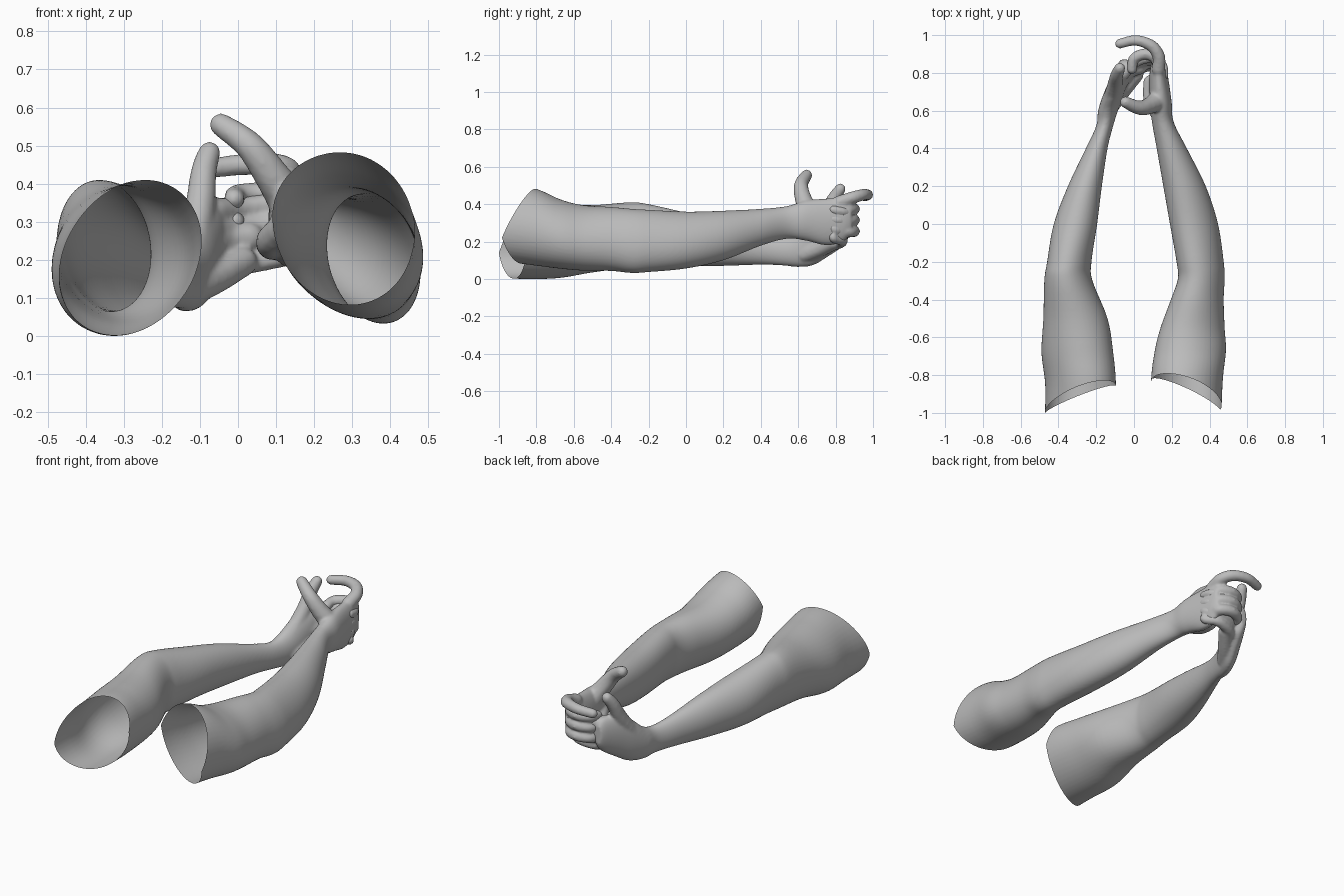
import bpy
import bmesh
from math import cos, sin, pi, sqrt
from mathutils import Matrix, Vector

if "Cube" in bpy.data.objects:
    bpy.data.objects.remove(bpy.data.objects["Cube"], do_unlink=True)

skin = bpy.data.materials.new("plain grey")
skin.use_nodes = True
grey = (.5, .5, .5, 1)
skin.diffuse_color = grey
skin.node_tree.nodes["Principled BSDF"].inputs["Base Color"].default_value = grey


def spline(points, steps):
    """Smooth curve through tuples of any length."""
    padded = [points[0]] + list(points) + [points[-1]]
    result = []
    for a, b, c, d in zip(padded, padded[1:], padded[2:], padded[3:]):
        for step in range(steps):
            t = step / steps
            result.append([
                q + t * (r - p) / 2
                + t * t * (p - 2.5 * q + 2 * r - s / 2)
                + t ** 3 * (1.5 * (q - r) + (s - p) / 2)
                for p, q, r, s in zip(a, b, c, d)])
    result.append(list(points[-1]))
    return result


def add_limb(bm, sections, sides=48):
    """Closed loft; each section is y, x range, z range, tilt of the oval."""
    rings = []
    for y, x_low, x_high, z_low, z_high, tilt in spline(sections, 6):
        ring = []
        height = sqrt(((z_high - z_low) / 2) ** 2 - tilt ** 2)
        for side in range(sides):
            angle = 2 * pi * side / sides
            x = (x_low + x_high + (x_high - x_low) * cos(angle)) / 2
            z = (z_low + z_high) / 2 + height * sin(angle) - tilt * cos(angle)
            ring.append(bm.verts.new((x, y, z)))
        rings.append(ring)
    for ring, following in zip(rings, rings[1:]):
        for i in range(sides):
            j = (i + 1) % sides
            bm.faces.new((ring[i], ring[j], following[j], following[i]))
    bm.faces.new(rings[0][::-1])
    bm.faces.new(rings[-1])


def add_digit(bm, path, base, tip):
    """Rounded tapering finger swept along a path."""
    samples = spline(path, 8)
    for i, point in enumerate(samples):
        radius = base + (tip - base) * i / (len(samples) - 1)
        bmesh.ops.create_icosphere(bm, subdivisions=2, radius=radius,
                                   matrix=Matrix.Translation(point))


def build_arm(name, sections, digits, rim):
    bm = bmesh.new()
    add_limb(bm, sections)
    for path, base, tip in digits:
        add_digit(bm, path, base, tip)
    bmesh.ops.recalc_face_normals(bm, faces=bm.faces)
    mesh = bpy.data.meshes.new(name)
    bm.to_mesh(mesh)
    bm.free()
    arm = bpy.data.objects.new(name, mesh)
    bpy.context.collection.objects.link(arm)
    bpy.ops.object.select_all(action="DESELECT")
    arm.select_set(True)
    bpy.context.view_layer.objects.active = arm

    # Fuse palm, digits and limb into one skin
    fuse = arm.modifiers.new("fuse", "REMESH")
    fuse.mode = "VOXEL"
    fuse.voxel_size = .0075
    soften = arm.modifiers.new("soften", "SMOOTH")
    soften.factor = .5
    soften.iterations = 7
    for modifier in ("fuse", "soften"):
        bpy.ops.object.modifier_apply(modifier=modifier)

    # Slanted open end: two cuts meeting at the outer tip
    inner, top, outer, bottom = (Vector(point) for point in rim)
    bm = bmesh.new()
    bm.from_mesh(arm.data)
    for third in (top, bottom):
        normal = (third - inner).cross(outer - inner).normalized()
        if normal.y < 0:
            normal.negate()
        bmesh.ops.bisect_plane(bm, geom=bm.verts[:] + bm.edges[:] + bm.faces[:],
                               plane_co=inner, plane_no=normal, clear_inner=True)
    bm.to_mesh(arm.data)
    bm.free()
    arm.data.materials.clear()
    arm.data.materials.append(skin)
    bpy.ops.object.shade_smooth_by_angle(angle=pi / 3)


# Left arm: shoulder end to knuckles
left_sections = [
    (-1.1, .09, .46, .11, .52, .03), (-.83, .09, .47, .075, .49, .03),
    (-.67, .11, .487, .055, .425, .03), (-.55, .14, .48, .045, .395, .03),
    (-.4, .195, .475, .043, .385, .03), (-.29, .232, .48, .032, .375, .035),
    (-.2, .225, .475, .037, .37, .035), (0, .19, .445, .056, .36, .03),
    (.2, .155, .38, .1, .365, .02), (.4, .12, .28, .178, .375, .01),
    (.54, .095, .21, .215, .39, 0), (.64, .085, .2, .205, .42, 0),
    (.75, .08, .185, .18, .43, 0), (.84, .09, .17, .2, .435, 0),
    (.885, .12, .155, .26, .41, 0)]
left_digits = [
    # thumb, extended index finger, heel of the palm
    ([(.13, .66, .36), (.09, .63, .42), (.03, .615, .5), (-.045, .645, .555)],
     .056, .031),
    ([(.13, .82, .41), (.13, .89, .435), (.09, .945, .45), (.01, .972, .45),
      (-.075, .955, .44)], .037, .027),
    ([(.12, .6, .28), (.09, .67, .25), (.09, .75, .24)], .045, .042)]
for z in (.375, .315, .255):
    left_digits.append((
        [(.13, .82, z), (.12, .875, z), (.06, .9, z), (0, .875, z - .005),
         (-.01, .82, z - .015)], .034, .028))
build_arm("left_arm", left_sections, left_digits,
          [(.09, -.83, .33), (.28, -.805, .49), (.46, -.985, .22),
           (.34, -.89, .04)])

# Right arm: shoulder end to knuckles
right_sections = [
    (-1.1, -.475, -.1, .01, .39, -.045), (-.86, -.47, -.095, 0, .41, -.045),
    (-.68, -.49, -.11, .005, .4, -.03), (-.5, -.48, -.14, .035, .395, 0),
    (-.3, -.475, -.22, .06, .41, .02), (-.2, -.46, -.225, .065, .4, .02),
    (0, -.425, -.195, .067, .355, 0), (.2, -.35, -.17, .07, .31, 0),
    (.4, -.255, -.14, .076, .25, 0), (.52, -.2, -.11, .072, .225, 0),
    (.6, -.19, -.085, .064, .25, 0), (.68, -.165, -.055, .074, .32, 0),
    (.76, -.13, -.03, .12, .36, 0), (.84, -.09, -.01, .175, .36, 0),
    (.87, -.07, -.03, .22, .33, 0)]
right_digits = [
    # thumb, raised upright
    ([(-.12, .66, .23), (-.1, .74, .34), (-.09, .79, .43), (-.075, .825, .482)],
     .047, .03),
    # heel and cupped middle of the palm, turned inwards
    ([(-.11, .64, .13), (-.055, .71, .155), (.01, .79, .195)], .045, .042),
    ([(-.1, .7, .23), (-.04, .8, .25), (.03, .83, .26)], .045, .04)]
for i, z in enumerate((.36, .31, .26, .215)):
    back = .015 * i
    right_digits.append((
        [(-.06, .79 - back, z - .03), (.01, .86 - back, z - .025),
         (.1, .88 - back, z - .01), (.15, .84 - back, z), (.16, .785, z + .01)],
        .034, .024))
build_arm("right_arm", right_sections, right_digits,
          [(-.1, -.86, .25), (-.28, -.855, .4), (-.47, -1, .14),
           (-.33, -.925, .01)])
